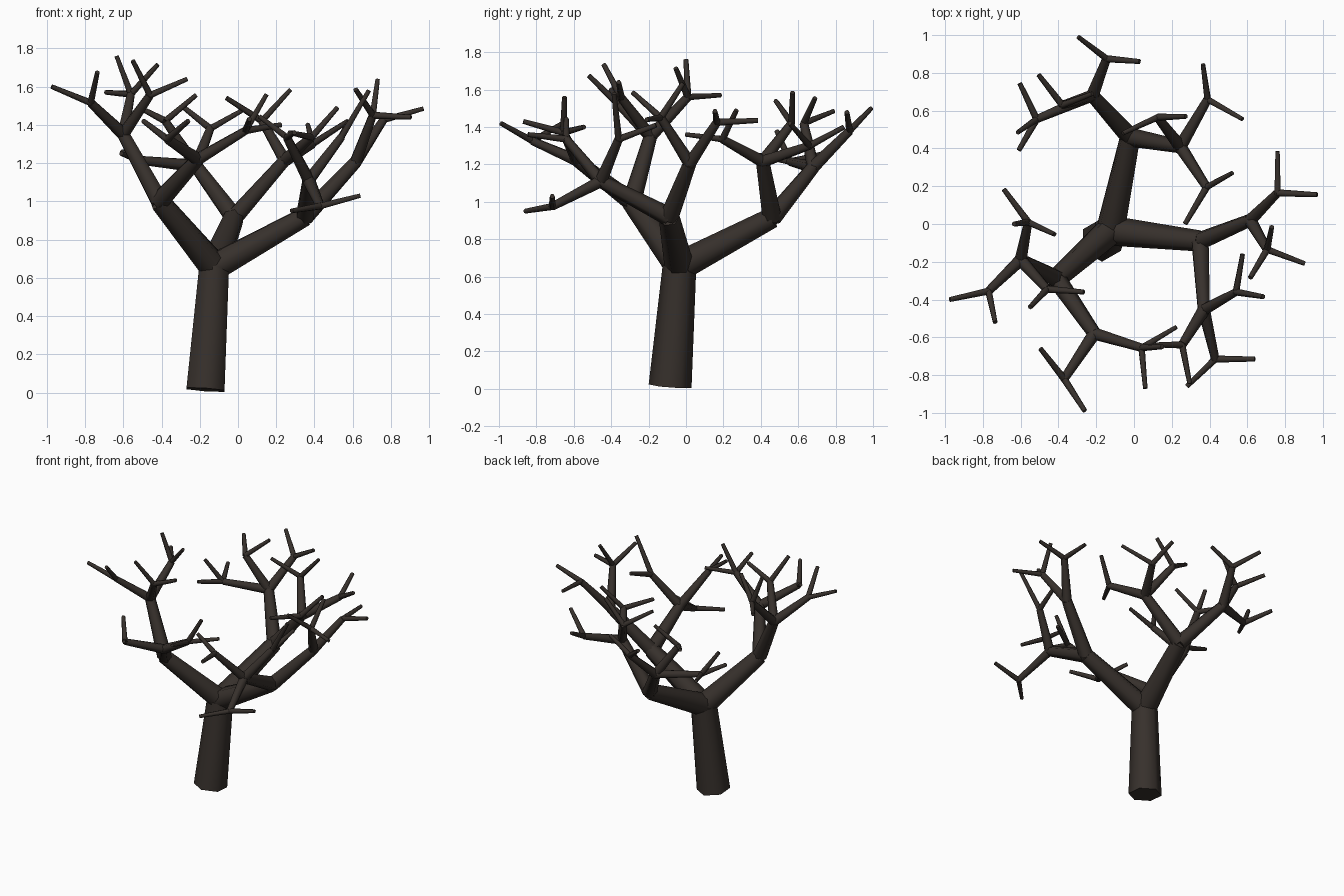
import bpy, bmesh
from math import radians
from mathutils import Vector, Matrix

bark = bpy.data.materials.new("bark")
bark.diffuse_color = (0.038, 0.030, 0.025, 1)

# start radius, end radius for each branching level
LEVELS = [(0.115, 0.09), (0.08, 0.056), (0.051, 0.036), (0.034, 0.023), (0.019, 0.013)]


def segment(bm, a, b, level):
    """One tapered, capped six-sided branch piece from a to b."""
    r1, r2 = LEVELS[level]
    a, b = Vector(a), Vector(b)
    d = b - a
    turn = Vector((0, 0, 1)).rotation_difference(d).to_matrix().to_4x4()
    bmesh.ops.create_cone(bm, cap_ends=True, segments=6, radius1=r1, radius2=r2,
                          depth=d.length, matrix=Matrix.Translation((a + b) / 2) @ turn)


def grow(bm, start, node, level):
    """A node is (end point, [child nodes]); a bare point is a twig tip."""
    end, kids = node if isinstance(node[0], tuple) else (node, [])
    segment(bm, start, end, level)
    for kid in kids:
        grow(bm, end, kid, level + 1)


def make(name, start, node, level):
    bm = bmesh.new()
    grow(bm, start, node, level)
    me = bpy.data.meshes.new(name)
    bm.to_mesh(me)
    bm.free()
    # smooth sides, crisp cut ends
    me.shade_smooth()
    me.set_sharp_from_angle(angle=radians(65))
    me.materials.append(bark)
    bpy.context.collection.objects.link(bpy.data.objects.new(name, me))


FORK = (-0.125, -0.035, 0.655)
make("trunk", (-0.17, -0.085, 0.015), FORK, 0)

# limb leaning to the left and front
left = ((-0.41, -0.29, 1.0), [
    ((-0.60, -0.19, 1.35), [
        ((-0.56, 0.01, 1.56), [(-0.69, 0.185, 1.57), (-0.42, -0.055, 1.715), (-0.635, 0.0, 1.76)]),
        ((-0.77, -0.355, 1.515), [(-0.975, -0.40, 1.60), (-0.735, -0.52, 1.675)]),
        ((-0.46, -0.345, 1.555), [(-0.55, -0.44, 1.735), (-0.265, -0.36, 1.64)])]),
    ((-0.21, -0.58, 1.22), [
        ((0.04, -0.655, 1.37), [(0.225, -0.545, 1.40), (0.06, -0.87, 1.43), (0.15, -0.65, 1.56)]),
        ((-0.37, -0.82, 1.325), [(-0.495, -0.66, 1.42), (-0.26, -0.99, 1.42)])])])
make("left_limb", FORK, left, 1)

# limb leaning to the right
right = ((0.35, -0.09, 0.92), [
    ((0.615, 0.02, 1.205), [
        ((0.76, 0.165, 1.425), [(0.76, 0.385, 1.435), (0.97, 0.155, 1.485)]),
        ((0.705, -0.135, 1.45), [(0.615, -0.285, 1.585), (0.73, -0.015, 1.635), (0.905, -0.21, 1.44)])]),
    ((0.37, -0.455, 1.11), [
        ((0.255, -0.64, 1.335), [(0.295, -0.845, 1.36), (0.11, -0.64, 1.445)]),
        ((0.43, -0.715, 0.975), [(0.28, -0.86, 0.95), (0.64, -0.715, 1.03)]),
        ((0.54, -0.36, 1.335), [(0.575, -0.16, 1.41), (0.685, -0.385, 1.58)])])])
make("right_limb", FORK, right, 1)

# limb leaning to the back
back = ((-0.02, 0.46, 0.915), [
    ((-0.22, 0.68, 1.185), [
        ((-0.145, 0.875, 1.38), [(-0.295, 0.99, 1.50), (0.03, 0.86, 1.48)]),
        ((-0.515, 0.555, 1.215), [(-0.605, 0.745, 1.26), (-0.61, 0.39, 1.25), (-0.615, 0.485, 1.38)]),
        ((-0.38, 0.63, 1.42), [(-0.505, 0.79, 1.485), (-0.22, 0.69, 1.555)])]),
    ((0.245, 0.41, 1.215), [
        ((0.39, 0.66, 1.30), [(0.365, 0.845, 1.40), (0.575, 0.555, 1.42)]),
        ((0.385, 0.195, 1.335), [(0.52, 0.27, 1.49), (0.27, 0.0, 1.36)]),
        ((0.125, 0.565, 1.42), [(-0.06, 0.48, 1.54), (0.275, 0.57, 1.585)])])])
make("back_limb", FORK, back, 1)
